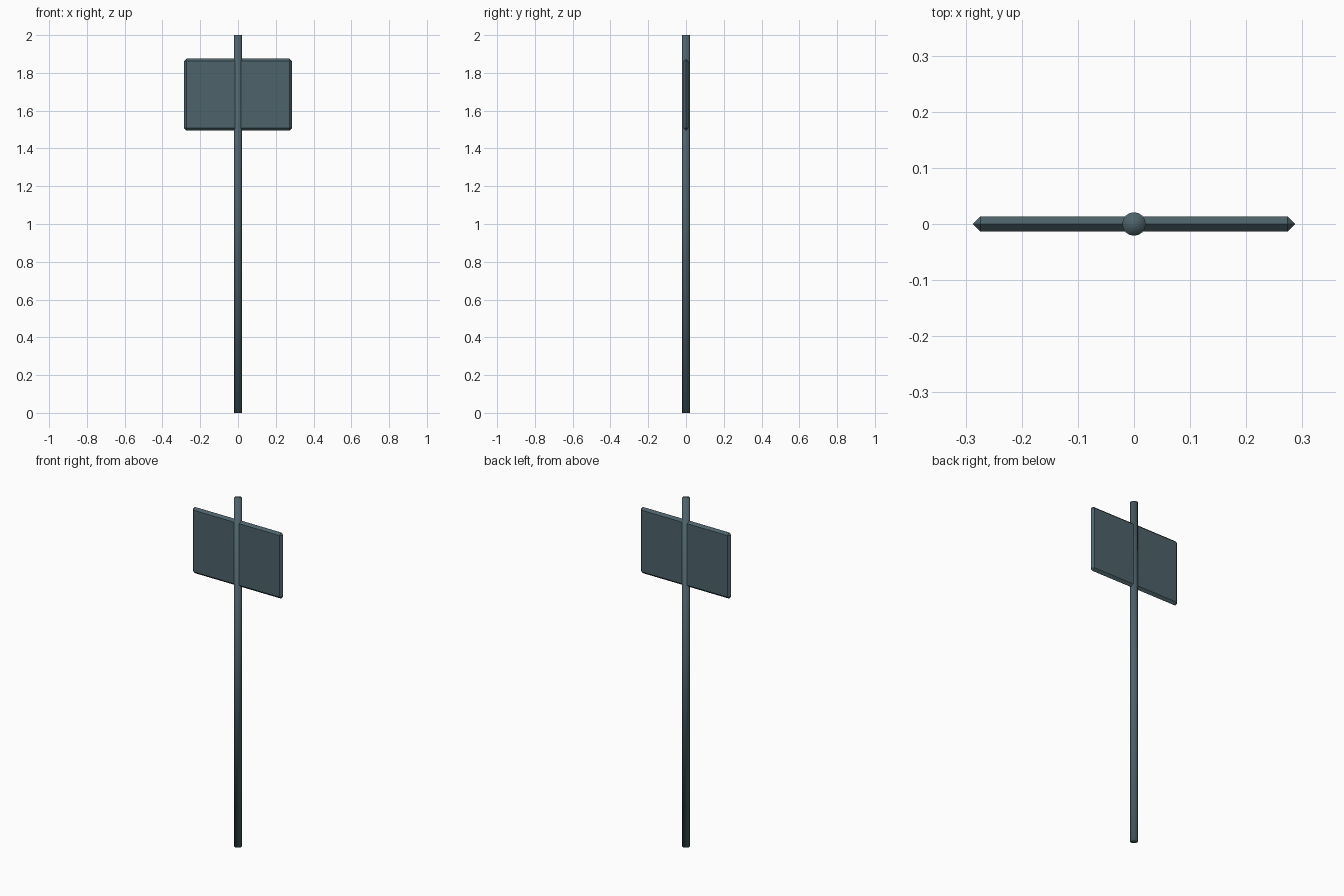
import bpy

cube = bpy.data.objects.get("Cube")
if cube:
    bpy.data.objects.remove(cube, do_unlink=True)

# Single slate metal colour
slate = bpy.data.materials.new("dark_slate_metal")
slate.use_nodes = True
colour = (0.075, 0.125, 0.145, 1)
slate.diffuse_color = colour
slate.node_tree.nodes["Principled BSDF"].inputs["Base Color"].default_value = colour


def finish(name):
    obj = bpy.context.object
    obj.name = name
    obj.data.materials.append(slate)
    return obj


# Post: soft normals run over the rims as well
bpy.ops.mesh.primitive_cylinder_add(vertices=16, radius=0.021, depth=2, location=(0, 0, 1))
finish("post")
bpy.ops.object.shade_smooth()

# Sign panel: thin slab whose chamfers meet along its outer edge
bpy.ops.mesh.primitive_cube_add(size=1, location=(0, 0, 1.685))
panel = finish("sign_panel")
panel.scale = (0.574, 0.027, 0.38)
bpy.ops.object.transform_apply(location=False, rotation=False, scale=True)
bevel = panel.modifiers.new("edge_chamfer", "BEVEL")
bevel.width = 0.0132
bevel.segments = 1
